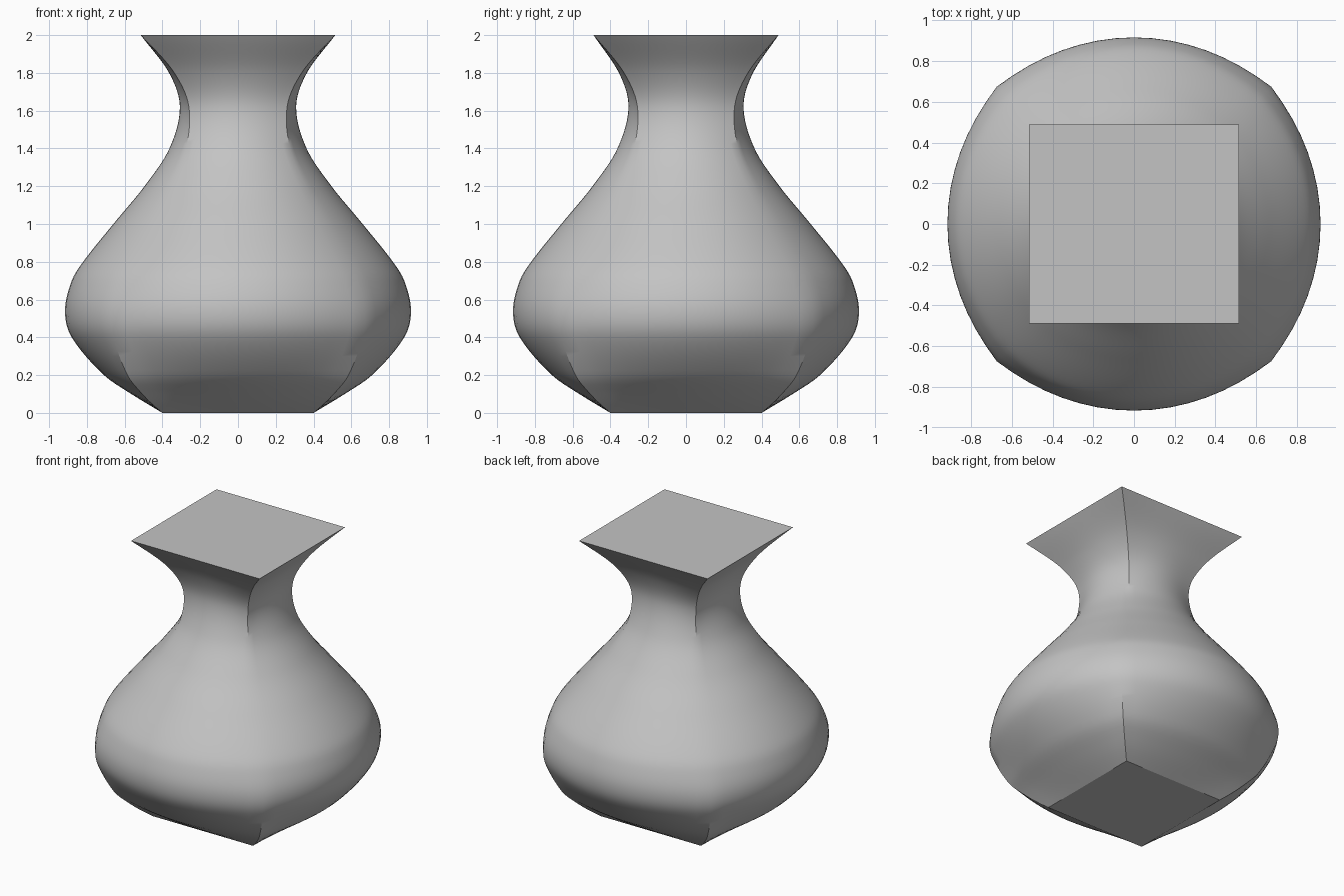
import bpy, bmesh, math

cube = bpy.data.objects.get("Cube")
if cube:
    bpy.data.objects.remove(cube, do_unlink=True)

SIDES, RINGS = 64, 80

# Half-width of the faces, and squareness (1 square, 0 round), by height
WIDTH = [(0, .40), (.1, .565), (.2, .71), (.4, .88), (.54, .916), (.7, .88), (.8, .82),
         (1, .66), (1.2, .495), (1.4, .363), (1.62, .308), (1.8, .365), (2, .515)]
SQUARE = [(0, 1), (.1, .65), (.2, .4), (.36, .18), (.54, .09), (.8, .03), (1, .02),
          (1.2, .06), (1.4, .18), (1.54, .35), (1.8, .74), (2, 1)]


def smooth_value(knots, z):
    """Cubic Hermite interpolation through the knots."""
    def slope(i):
        a, b = knots[max(i - 1, 0)], knots[min(i + 1, len(knots) - 1)]
        return (b[1] - a[1]) / (b[0] - a[0])
    i = 0
    while i < len(knots) - 2 and z > knots[i + 1][0]:
        i += 1
    (z0, v0), (z1, v1) = knots[i], knots[i + 1]
    d = z1 - z0
    t = (z - z0) / d
    return (v0 * (1 + 2 * t) * (1 - t) ** 2 + slope(i) * d * t * (1 - t) ** 2
            + v1 * t * t * (3 - 2 * t) + slope(i + 1) * d * t * t * (t - 1))


def ring(bm, z):
    """Cross-section blended between a circle and a square."""
    half, square = smooth_value(WIDTH, z), smooth_value(SQUARE, z)
    depth = 1 - .05 * max(0, (z - 1.4) / .6) ** 1.5
    verts = []
    for k in range(SIDES):
        a = 2 * math.pi * k / SIDES
        c, s = math.cos(a), math.sin(a)
        r = half * (1 - square + square / max(abs(c), abs(s)))
        verts.append(bm.verts.new((r * c, r * s * depth, z)))
    return verts


# Vase body: lofted rings closed by a flat base and top
bm = bmesh.new()
rings = [ring(bm, 2 * i / RINGS) for i in range(RINGS + 1)]
for low, high in zip(rings, rings[1:]):
    for k in range(SIDES):
        n = (k + 1) % SIDES
        bm.faces.new((low[k], low[n], high[n], high[k]))
bm.faces.new(rings[0][::-1])
bm.faces.new(rings[-1])
mesh = bpy.data.meshes.new("vase")
bm.to_mesh(mesh)
bm.free()
vase = bpy.data.objects.new("vase", mesh)
bpy.context.collection.objects.link(vase)

# Grey clay
mat = bpy.data.materials.new("grey clay")
mat.use_nodes = True
mat.diffuse_color = (.55, .55, .55, 1)
mat.node_tree.nodes["Principled BSDF"].inputs["Base Color"].default_value = mat.diffuse_color
mesh.materials.append(mat)

# Smooth body with crisp corners and rims
bpy.ops.object.select_all(action='DESELECT')
vase.select_set(True)
bpy.context.view_layer.objects.active = vase
bpy.ops.object.shade_smooth_by_angle(angle=math.radians(30))
